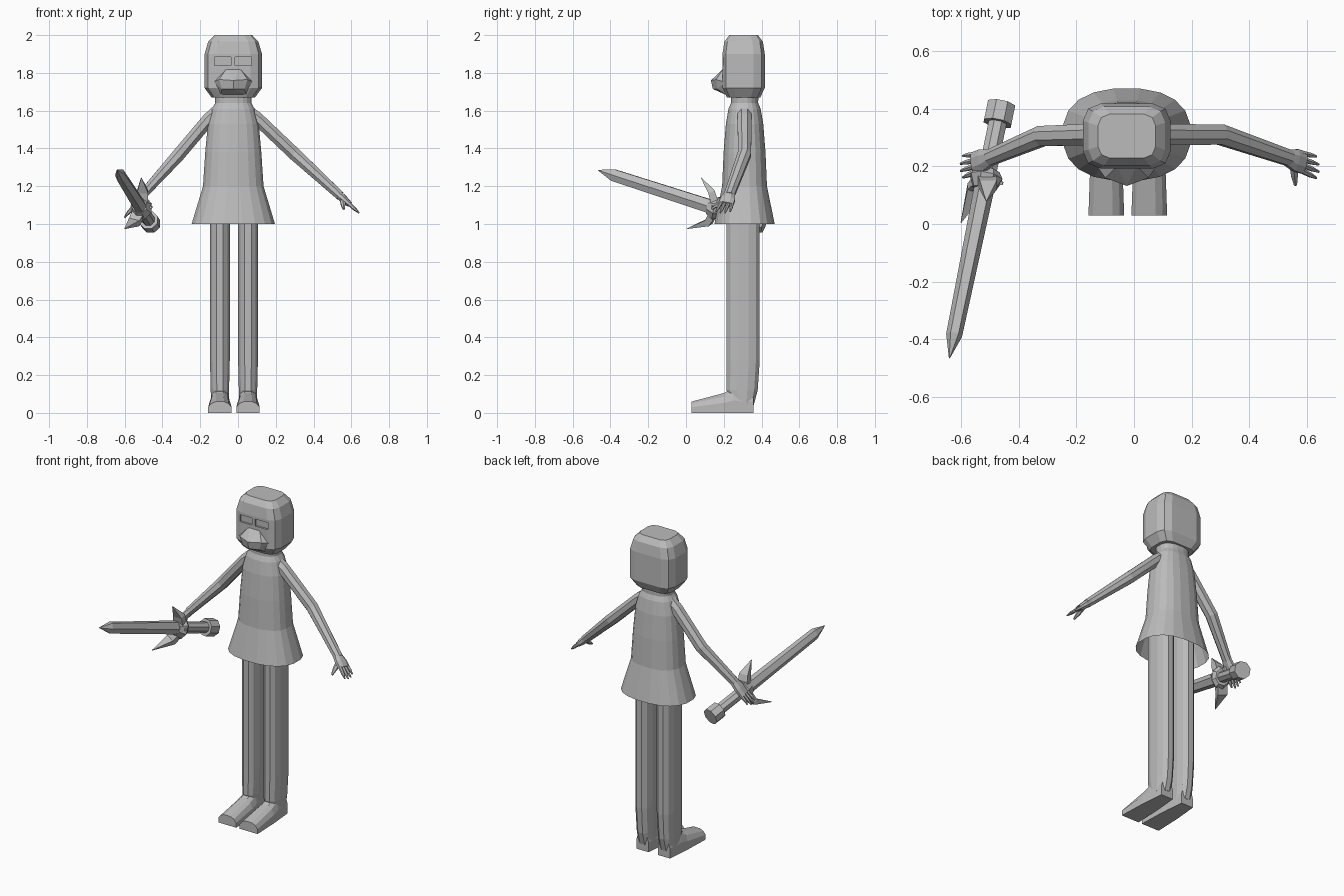
import bpy, bmesh, math
from mathutils import Vector

if "Cube" in bpy.data.objects:
    bpy.data.objects.remove(bpy.data.objects["Cube"])

grey = bpy.data.materials.new("plain grey")
grey.diffuse_color = (0.5, 0.5, 0.5, 1)
grey.use_nodes = True
grey.node_tree.nodes["Principled BSDF"].inputs["Base Color"].default_value = grey.diffuse_color
CX, CY = -0.025, 0.31          # body axis


def finish(name, bm):
    bmesh.ops.recalc_face_normals(bm, faces=bm.faces)
    me = bpy.data.meshes.new(name)
    bm.to_mesh(me)
    bm.free()
    me.materials.append(grey)
    ob = bpy.data.objects.new(name, me)
    bpy.context.collection.objects.link(ob)
    return ob


def loft(name, rings, cap_start=True, cap_end=True):
    """Skin a list of equally long point rings."""
    bm = bmesh.new()
    vs = [[bm.verts.new(p) for p in r] for r in rings]
    n = len(vs[0])
    for a, b in zip(vs, vs[1:]):
        for i in range(n):
            bm.faces.new((a[i], a[(i + 1) % n], b[(i + 1) % n], b[i]))
    if cap_start:
        bm.faces.new(vs[0])
    if cap_end:
        bm.faces.new(vs[-1])
    return finish(name, bm)


def oval(cx, cy, z, hw, hd, n, power=2.4, turn=0.5):
    """Horizontal squarish oval ring."""
    pts = []
    for i in range(n):
        a = 2 * math.pi * (i + turn) / n
        c, s = math.cos(a), math.sin(a)
        pts.append((cx + hw * math.copysign(abs(c) ** (2 / power), c),
                    cy + hd * math.copysign(abs(s) ** (2 / power), s), z))
    return pts


def rounded_box_ring(z, hw, hd, r):
    """Horizontal rectangle ring with three-point corners."""
    pts = []
    for k, (sx, sy) in enumerate(((1, 1), (-1, 1), (-1, -1), (1, -1))):
        for j in range(3):
            a = math.radians(90 * k + 45 * j)
            pts.append((CX + sx * (hw - r) + r * math.cos(a),
                        CY - 0.005 + sy * (hd - r) + r * math.sin(a), z))
    return pts


def tube(name, path, sizes, sides=8, ref=(0, 1, 0)):
    """Tube along a path; sizes are half widths (along ref, across ref)."""
    path = [Vector(p) for p in path]
    rings = []
    for i, p in enumerate(path):
        d = (path[min(i + 1, len(path) - 1)] - path[max(i - 1, 0)]).normalized()
        v = d.cross(Vector(ref)).normalized()
        u = v.cross(d)
        su, sv = sizes[i]
        angles = [2 * math.pi * (k + 0.5) / sides for k in range(sides)]
        rings.append([p + u * su * math.cos(a) + v * sv * math.sin(a) for a in angles])
    return loft(name, rings)


def hull(name, pts):
    bm = bmesh.new()
    for p in pts:
        bm.verts.new(p)
    bmesh.ops.convex_hull(bm, input=bm.verts[:])
    return finish(name, bm)


# Head with recessed eyes
head = loft("head", [rounded_box_ring(*r) for r in (
    (1.67, 0.115, 0.088, 0.05), (1.72, 0.152, 0.112, 0.06), (1.90, 0.152, 0.112, 0.06),
    (1.965, 0.133, 0.102, 0.055), (2.0, 0.1, 0.076, 0.04))])
for side, x in (("left", -0.08), ("right", 0.027)):
    bpy.ops.mesh.primitive_cube_add(size=1, location=(x, 0.19, 1.862))
    cutter = bpy.context.object
    cutter.name = side + "_eye_cutter"
    cutter.scale = (0.088, 0.03, 0.044)
    cutter.hide_render = True
    cutter.hide_viewport = True
    mod = head.modifiers.new(side + " eye", 'BOOLEAN')
    mod.operation = 'DIFFERENCE'
    mod.solver = 'EXACT'
    mod.object = cutter

# Muzzle
muzzle = [(CX, 0.132, 1.76), (CX, 0.142, 1.715)]
for s in (-1, 1):
    muzzle += [(CX + s * x, y, z) for x, y, z in (
        (0.035, 0.2, 1.825), (0.075, 0.16, 1.765), (0.11, 0.21, 1.75),
        (0.06, 0.165, 1.715), (0.07, 0.22, 1.68))]
hull("muzzle", muzzle)

# Dress: neck, torso and open flared skirt
loft("dress", [oval(CX, CY, z, hw, hd, 20) for z, hw, hd in (
    (1.0, 0.223, 0.161), (1.2, 0.162, 0.12), (1.38, 0.15, 0.112), (1.53, 0.136, 0.1),
    (1.61, 0.114, 0.086), (1.64, 0.097, 0.073), (1.69, 0.1, 0.074))], cap_start=False)

# Legs and feet
for side, x in (("left", -0.096), ("right", 0.053)):
    loft(side + "_leg", [oval(x, cy, z, hw, hd, 12) for z, cy, hw, hd in (
        (0.04, 0.3, 0.048, 0.06), (0.12, 0.297, 0.05, 0.085),
        (0.28, 0.303, 0.054, 0.09), (1.25, 0.303, 0.054, 0.09))])
    foot = []
    for y, hw, h in ((0.03, 0.062, 0.06), (0.2, 0.056, 0.105),
                     (0.25, 0.052, 0.13), (0.357, 0.042, 0.12)):
        arch = [(-1, 0), (-1, 0.5), (-0.75, 0.82), (-0.35, 1),
                (0.35, 1), (0.75, 0.82), (1, 0.5), (1, 0)]
        foot.append([(x + a * hw, y, b * h) for a, b in arch])
    loft(side + "_foot", foot)

# Arms
arm_sizes = [(0.04, 0.04), (0.04, 0.037), (0.038, 0.037), (0.03, 0.026)]
tube("right_arm", [(0.04, 0.31, 1.60), (0.10, 0.31, 1.56), (0.30, 0.31, 1.37),
                   (0.54, 0.228, 1.15)], arm_sizes)
tube("left_arm", [(-0.09, 0.31, 1.61), (-0.155, 0.31, 1.555), (-0.32, 0.305, 1.36),
                  (-0.50, 0.23, 1.16)], arm_sizes)


def hand(side, wrist, knuckle, tip, thumb):
    """Flat palm, four spread fingers and a thumb."""
    w, k, t = Vector(wrist), Vector(knuckle), Vector(tip)
    tube(side + "_palm", [w, w.lerp(k, 0.5), k],
         [(0.03, 0.024), (0.042, 0.022), (0.042, 0.016)])
    for i in range(4):
        off = i - 1.5
        start = k + Vector((0, off * 0.02, 0)) - (t - k) * 0.2
        end = t + Vector((0, off * 0.025, 0)) - (t - k) * 0.15 * abs(off)
        tube(f"{side}_finger_{i + 1}", [start, start.lerp(end, 0.6), end],
             [(0.01, 0.011), (0.009, 0.01), (0.004, 0.004)], 6)
    b = w.lerp(k, 0.35)
    tube(side + "_thumb", [b, b.lerp(Vector(thumb), 0.6), thumb],
         [(0.016, 0.014), (0.014, 0.012), (0.006, 0.006)], 6, (1, 0, 0))


hand("right", (0.53, 0.231, 1.158), (0.59, 0.212, 1.105), (0.645, 0.192, 1.055),
     (0.56, 0.135, 1.08))
hand("left", (-0.495, 0.232, 1.165), (-0.555, 0.21, 1.09), (-0.605, 0.195, 1.03),
     (-0.50, 0.14, 1.06))

# Sword laid along one axis, from pommel to tip
P0, P1 = Vector((-0.46, 0.415, 1.0)), Vector((-0.64, -0.465, 1.285))
UP = (0, 0, 1)


def along(*ts):
    return [P0.lerp(P1, t) for t in ts]


tube("pommel", along(0, 0.075), [(0.052, 0.052)] * 2, 8, UP)
tube("grip", along(0.07, 0.31), [(0.034, 0.034)] * 2, 8, UP)
tube("blade", along(0.29, 0.91, 1.0),
     [(0.042, 0.036), (0.036, 0.028), (0.002, 0.002)], 6, UP)
tube("guard", along(0.265, 0.29, 0.335),
     [(0.05, 0.045), (0.068, 0.06), (0.045, 0.04)], 8, UP)

# Guard spikes, sweeping forward above and below the blade
hub = P0.lerp(P1, 0.29)
for name, bend, tip in (("upper_spike", (-0.505, 0.135, 1.17), (-0.512, 0.08, 1.245)),
                        ("lower_spike", (-0.55, 0.12, 1.01), (-0.60, 0.005, 0.975))):
    tube(name, [hub, bend, tip], [(0.05, 0.03), (0.042, 0.026), (0.002, 0.002)],
         4, (1, 0, 0))
tube("side_spike", [hub, (-0.455, 0.14, 1.09)], [(0.03, 0.03), (0.008, 0.008)], 4, UP)
